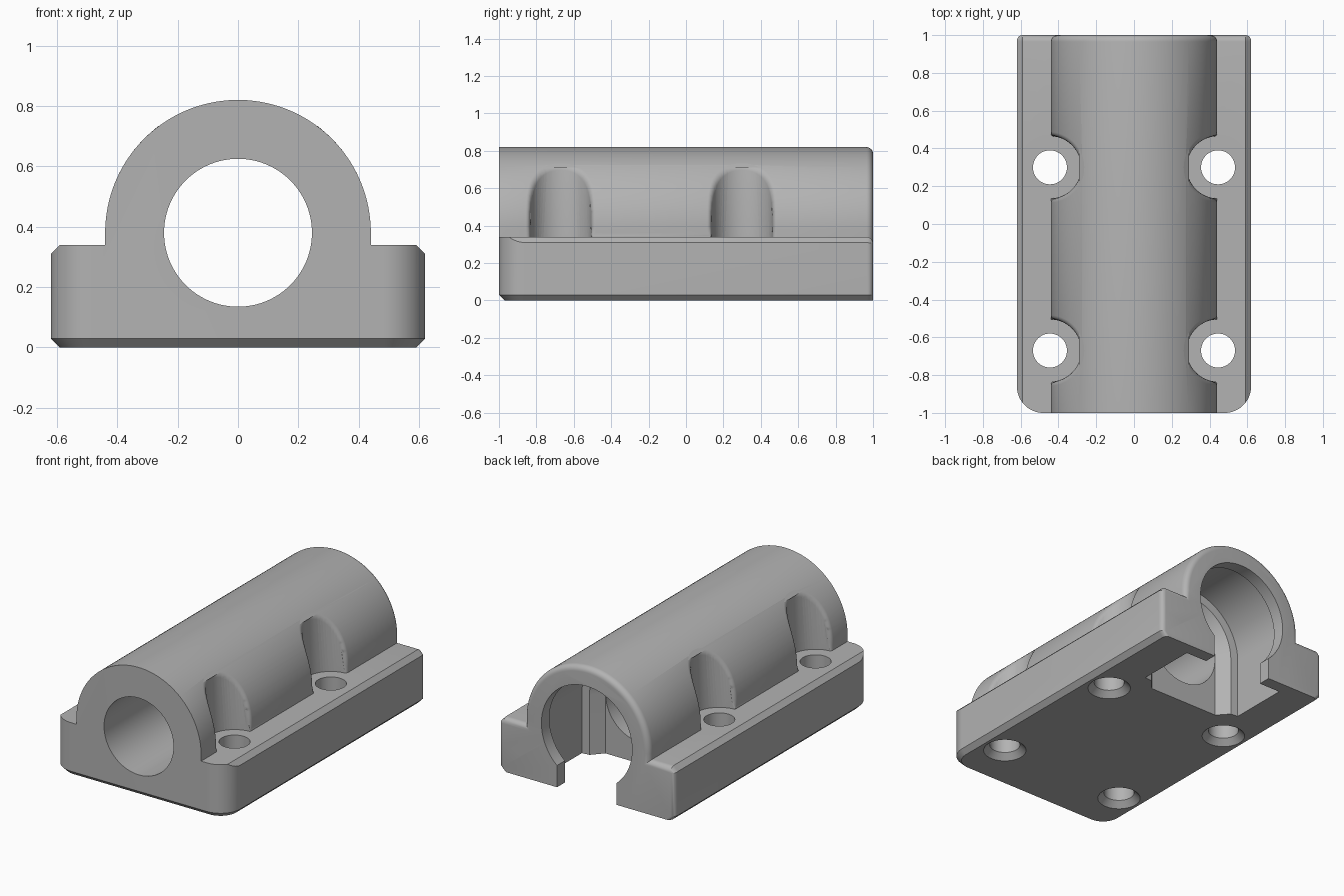
import bpy, bmesh, math
from math import sin, cos, pi

if "Cube" in bpy.data.objects:
    bpy.data.objects.remove(bpy.data.objects["Cube"])

AXIS_Z = 0.38
LEDGE = 0.34
HOLES = [(s * 0.445, y) for s in (-1, 1) for y in (-0.67, 0.30)]

gray = bpy.data.materials.new("light_gray")
gray.use_nodes = True
gray.diffuse_color = (0.45, 0.45, 0.45, 1)
gray.node_tree.nodes["Principled BSDF"].inputs["Base Color"].default_value = gray.diffuse_color


def arc(cx, cy, r, start, end, n):
    """Points of an arc, angles in units of pi."""
    return [(cx + r * cos(pi * (start + (end - start) * i / n)),
             cy + r * sin(pi * (start + (end - start) * i / n))) for i in range(n + 1)]


def loft(name, rings):
    """Closed solid through matching rings of 3D points."""
    bm = bmesh.new()
    loops = [[bm.verts.new(p) for p in ring] for ring in rings]
    n = len(loops[0])
    for a, b in zip(loops, loops[1:]):
        for i in range(n):
            j = (i + 1) % n
            bm.faces.new((a[i], a[j], b[j], b[i]))
    bm.faces.new(loops[0])
    bm.faces.new(loops[-1])
    bmesh.ops.recalc_face_normals(bm, faces=bm.faces)
    mesh = bpy.data.meshes.new(name)
    bm.to_mesh(mesh)
    bm.free()
    mesh.materials.append(gray)
    obj = bpy.data.objects.new(name, mesh)
    bpy.context.collection.objects.link(obj)
    return obj


def along_y(name, stations):
    return loft(name, [[(x, y, z) for x, z in prof] for y, prof in stations])


def along_z(name, stations):
    return loft(name, [[(x, y, z) for x, y in prof] for z, prof in stations])


def combine(obj, tool, operation="DIFFERENCE"):
    mod = obj.modifiers.new("cut", "BOOLEAN")
    mod.operation, mod.object, mod.solver = operation, tool, "EXACT"
    bpy.context.view_layer.objects.active = obj
    bpy.ops.object.modifier_apply(modifier=mod.name)
    bpy.data.objects.remove(tool)


# Front section: flange with chamfered shoulders and a domed barrel
def section(o):
    right = [(0.7, -0.1), (0.7, 0.23 - o), (0.59, LEDGE - o), (0.44 - o, LEDGE - o)]
    left = [(-x, z) for x, z in reversed(right)]
    return right + arc(0, AXIS_Z, 0.44 - o, 0, 1, 96) + left


# Plan outline: large front corners, small back corners
def plan(o):
    w, f, r = 0.62, 0.14, 0.03
    return (arc(w - r - o, 1 - r, r, 0, 0.5, 6) + arc(-w + r + o, 1 - r, r, 0.5, 1, 6)
            + arc(-w + f, -1 + f, f - o, 1, 1.5, 16) + arc(w - f, -1 + f, f - o, 1.5, 2, 16))


# Arch open to the floor
def arch(r):
    return [(r, -0.1)] + arc(0, AXIS_Z, r, 0, 1, 64) + [(-r, -0.1)]


# Housing body with rounded back edge and chamfered floor edge
R = 0.035
back = [(1 - R + R * sin(pi * i / 12), section(R * (1 - cos(pi * i / 12)))) for i in range(7)]
housing = along_y("bearing_housing", [(-1.1, section(0))] + back)
combine(housing, along_z("plan_block", [(0, plan(0.03)), (0.03, plan(0)), (1, plan(0))]), "INTERSECT")

# Scallops above the bolt holes, then the countersunk bolt holes
for x, y in HOLES:
    disc = lambda r: arc(x, y, r, 0, 2 - 1 / 32, 63)
    combine(housing, along_z("scallop", [(LEDGE, disc(0.165)), (1, disc(0.165))]))

# Soft lips where the scallops break through the barrel
bm = bmesh.new()
bm.from_mesh(housing.data)
bmesh.ops.remove_doubles(bm, verts=bm.verts, dist=0.0004)


def on_scallop(p):
    return any(abs(math.hypot(p.x - x, p.y - y) - 0.165) < 0.002 for x, y in HOLES)


def on_barrel(p):
    return abs(math.hypot(p.x, p.z - AXIS_Z) - 0.44) < 0.002 or (abs(abs(p.x) - 0.44) < 0.002 and p.z < AXIS_Z)


rim = [e for e in bm.edges if len(e.link_faces) == 2 and e.calc_face_angle() > 0.3
       and all(on_scallop(v.co) and on_barrel(v.co) for v in e.verts)]
bmesh.ops.bevel(bm, geom=rim, offset=0.022, offset_type="OFFSET", segments=4, profile=0.5,
                affect="EDGES", clamp_overlap=False)
bm.to_mesh(housing.data)
bm.free()

for x, y in HOLES:
    disc = lambda r: arc(x, y, r, 0, 2 - 1 / 24, 47)
    combine(housing, along_z("bolt_hole", [(-0.01, disc(0.137)), (0.037, disc(0.09)), (0.5, disc(0.09))]))

# Shaft bore
ring = lambda r: arc(0, AXIS_Z, r, 0, 2 - 1 / 48, 95)
combine(housing, along_y("bore", [(-1.2, ring(0.245)), (1.2, ring(0.245))]))

# Back pocket: wide chamber with stepped, tapered end
combine(housing, along_y("pocket", [(0.46, arch(0.247)), (0.53, arch(0.31)),
                                    (0.535, arch(0.36)), (0.92, arch(0.36))]))

# Back mouth: round opening with a narrower floor slot
combine(housing, along_y("mouth", [(0.9, ring(0.32)), (1.2, ring(0.32))]))
slot = [(-0.21, -0.1), (0.21, -0.1), (0.21, AXIS_Z), (-0.21, AXIS_Z)]
combine(housing, along_y("mouth_slot", [(0.9, slot), (1.2, slot)]))

bpy.ops.object.select_all(action="DESELECT")
housing.select_set(True)
bpy.context.view_layer.objects.active = housing
bpy.ops.object.shade_smooth_by_angle(angle=math.radians(30))
